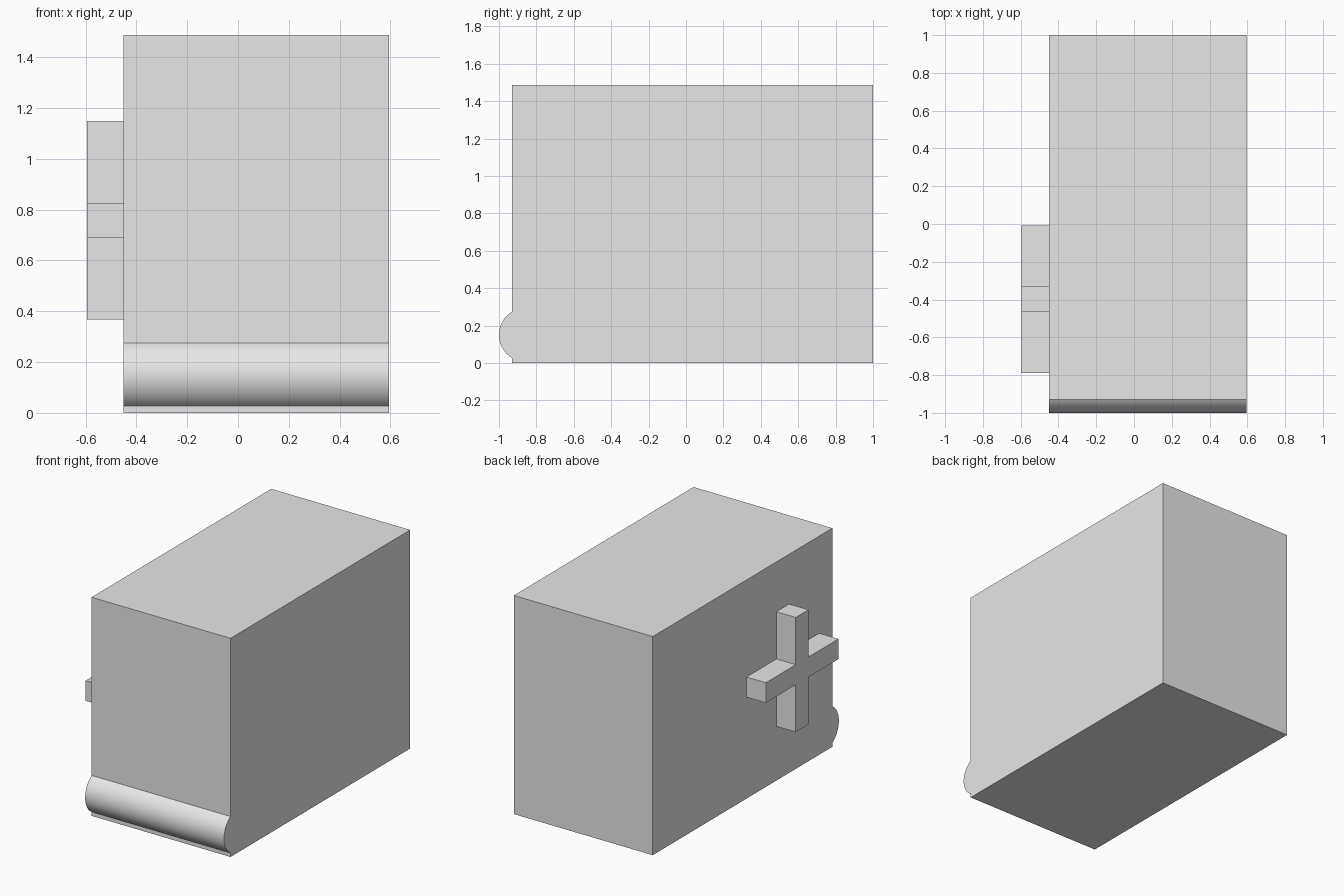
import bpy
import bmesh
from math import asin, cos, sin, radians

cube = bpy.data.objects.get("Cube")
if cube:
    bpy.data.objects.remove(cube, do_unlink=True)

grey = bpy.data.materials.new("light grey")
grey.use_nodes = True
grey.diffuse_color = (0.8, 0.8, 0.8, 1)
grey.node_tree.nodes["Principled BSDF"].inputs["Base Color"].default_value = (0.8, 0.8, 0.8, 1)


def extrude_x(name, profile, x0, x1):
    """Extrude a closed (y, z) profile from x0 to x1."""
    bm = bmesh.new()
    face = bm.faces.new([bm.verts.new((x0, y, z)) for y, z in profile])
    result = bmesh.ops.extrude_face_region(bm, geom=[face], use_keep_orig=True)
    moved = [v for v in result["geom"] if isinstance(v, bmesh.types.BMVert)]
    bmesh.ops.translate(bm, verts=moved, vec=(x1 - x0, 0, 0))
    bmesh.ops.recalc_face_normals(bm, faces=bm.faces)
    mesh = bpy.data.meshes.new(name)
    bm.to_mesh(mesh)
    bm.free()
    mesh.materials.append(grey)
    obj = bpy.data.objects.new(name, mesh)
    bpy.context.collection.objects.link(obj)
    return obj


LEFT, RIGHT = 0.595, -0.45
FRONT, BACK, TOP = -0.93, 1.0, 1.487

# Main block
extrude_x("body", [(FRONT, 0), (BACK, 0), (BACK, TOP), (FRONT, TOP)], RIGHT, LEFT)

# Rounded roll along the lower front edge, cut flat where it meets the block
radius, centre_z, half_height = 0.145, 0.151, 0.124
centre_y = -1 + radius
sweep = asin(half_height / radius)
steps = 32
arc = []
for i in range(steps + 1):
    a = sweep * (2 * i / steps - 1)
    arc.append((centre_y - radius * cos(a), centre_z + radius * sin(a)))
roll = extrude_x("front_roll", arc, RIGHT, LEFT)
bpy.ops.object.select_all(action="DESELECT")
roll.select_set(True)
bpy.context.view_layer.objects.active = roll
bpy.ops.object.shade_smooth_by_angle(angle=radians(30))

# Cross-shaped handle on the right side
arm, half = 0.39, 0.0685
hub_y, hub_z = -0.398, 0.758
cross = []
corner = [(arm, -half), (arm, half), (half, half)]
for _ in range(4):
    cross += [(hub_y + y, hub_z + z) for y, z in corner]
    corner = [(-z, y) for y, z in corner]
extrude_x("cross_handle", cross, -0.595, RIGHT)
